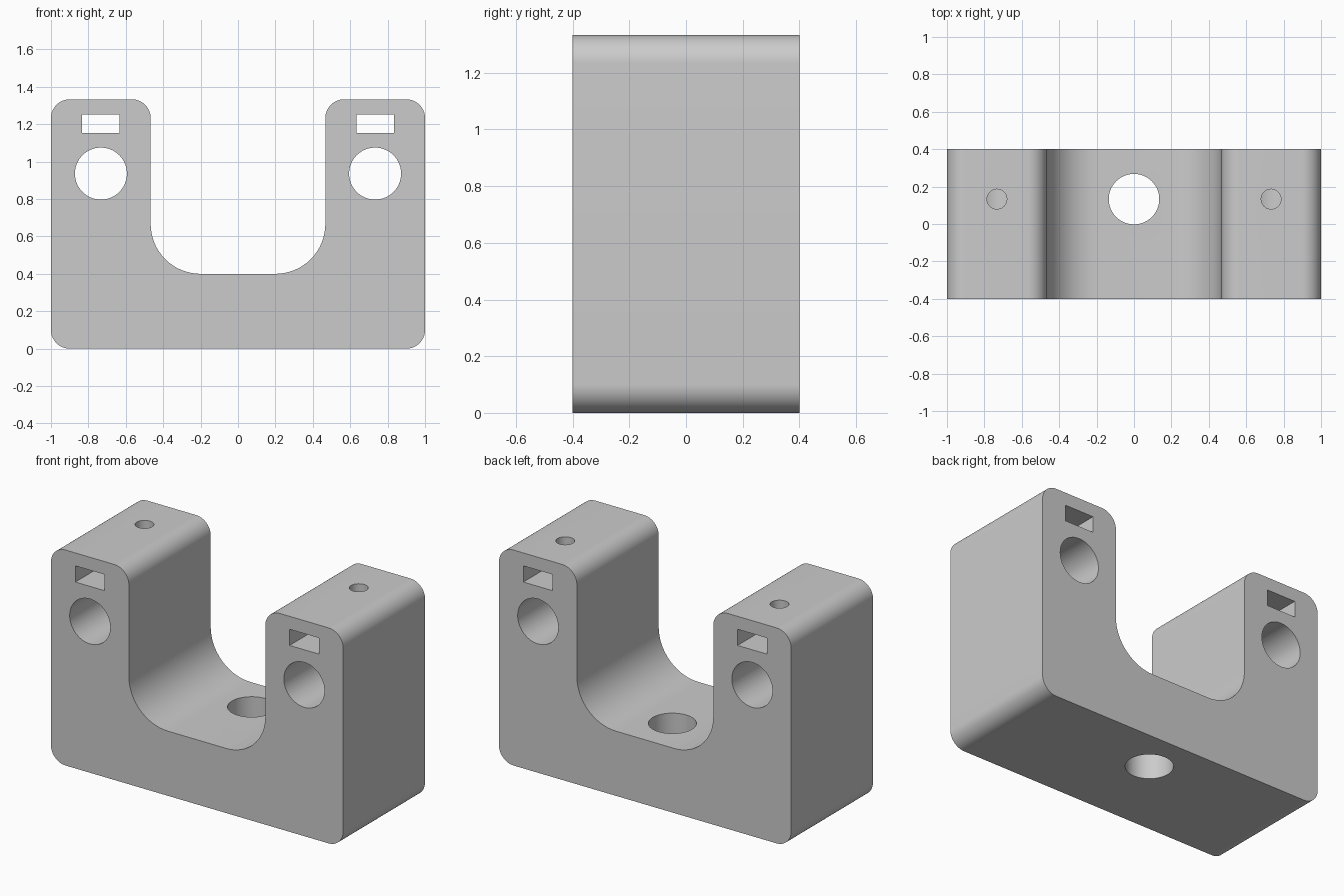
import bpy
import bmesh
from math import cos, sin, pi, radians
from mathutils import Vector

old = bpy.data.objects.get("Cube")
if old:
    bpy.data.objects.remove(old, do_unlink=True)

HALF_DEPTH = 0.4
HEIGHT = 1.333
INNER = 0.467      # half width of the notch
ARM_X = 0.733      # centre line of each arm
HOLE_Y = 0.133     # vertical holes sit toward the back

grey = bpy.data.materials.new("light grey")
grey.use_nodes = True
colour = (0.6, 0.6, 0.6, 1)
grey.diffuse_color = colour
grey.node_tree.nodes["Principled BSDF"].inputs["Base Color"].default_value = colour


def rounded(corners, steps=16):
    """Outline with every right-angled corner (x, z, radius) rounded."""
    points = []
    for i, (x, z, r) in enumerate(corners):
        p = Vector((x, z))
        a = (Vector(corners[i - 1][:2]) - p).normalized() * r
        b = (Vector(corners[(i + 1) % len(corners)][:2]) - p).normalized() * r
        for s in range(steps + 1):
            t = s / steps * pi / 2
            points.append(p + a * (1 - sin(t)) + b * (1 - cos(t)))
    return points


def block(name, outline):
    """Extrude the front outline through the full depth."""
    bm = bmesh.new()
    face = bm.faces.new([bm.verts.new((x, -HALF_DEPTH, z)) for x, z in outline])
    new = bmesh.ops.extrude_face_region(bm, geom=[face])["geom"]
    verts = [v for v in new if isinstance(v, bmesh.types.BMVert)]
    bmesh.ops.translate(bm, verts=verts, vec=(0, 2 * HALF_DEPTH, 0))
    bmesh.ops.recalc_face_normals(bm, faces=bm.faces)
    mesh = bpy.data.meshes.new(name)
    bm.to_mesh(mesh)
    bm.free()
    mesh.materials.append(grey)
    obj = bpy.data.objects.new(name, mesh)
    bpy.context.collection.objects.link(obj)
    return obj


def cut(target, cutter):
    """Subtract the active helper from the target and discard it."""
    cutter.hide_render = True
    cutter.data.materials.append(grey)
    bpy.ops.object.select_all(action="DESELECT")
    target.select_set(True)
    bpy.context.view_layer.objects.active = target
    mod = target.modifiers.new("cut", "BOOLEAN")
    mod.operation = "DIFFERENCE"
    mod.solver = "EXACT"
    mod.object = cutter
    bpy.ops.object.modifier_apply(modifier=mod.name)
    bpy.data.objects.remove(cutter, do_unlink=True)


def drill(target, radius, length, location, rotation=(0, 0, 0)):
    bpy.ops.mesh.primitive_cylinder_add(vertices=64, radius=radius, depth=length,
                                        location=location, rotation=rotation)
    cut(target, bpy.context.object)


# U-shaped body
bracket = block("bracket_body", rounded([
    (-1, 0, 0.1), (1, 0, 0.1), (1, HEIGHT, 0.1), (INNER, HEIGHT, 0.1),
    (INNER, 0.4, 0.267), (-INNER, 0.4, 0.267),
    (-INNER, HEIGHT, 0.1), (-1, HEIGHT, 0.1)]))

for side in (-1, 1):
    x = side * ARM_X
    # Rod bore through the arm
    drill(bracket, 0.139, 1, (x, 0, 0.936), (pi / 2, 0, 0))
    # Nut slot above the bore
    bpy.ops.mesh.primitive_cube_add(size=1, location=(x, 0, 1.203))
    slot = bpy.context.object
    slot.scale = (0.2, 1, 0.1)
    cut(bracket, slot)
    # Clamp screw hole from the top down to the bore
    drill(bracket, 0.053, 0.5, (x, HOLE_Y, 1.2))

# Mounting hole through the base
drill(bracket, 0.135, 1, (0, HOLE_Y, 0.2))

bpy.ops.object.select_all(action="DESELECT")
bracket.select_set(True)
bpy.context.view_layer.objects.active = bracket
bpy.ops.object.shade_smooth_by_angle(angle=radians(30))
